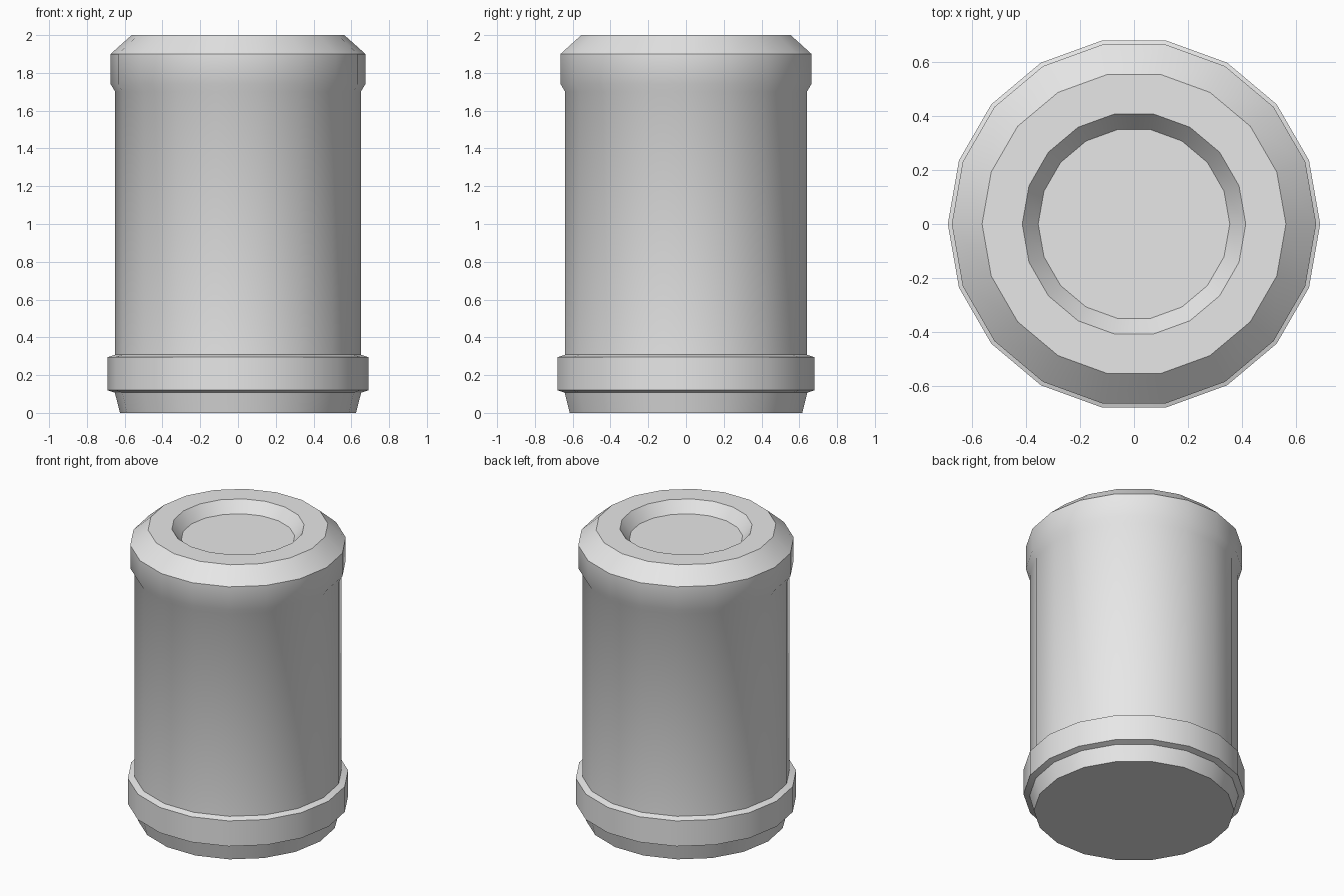
import bpy, bmesh, math

cube = bpy.data.objects.get("Cube")
if cube:
    bpy.data.objects.remove(cube)

SIDES = 18

grey = bpy.data.materials.new("plain grey")
grey.use_nodes = True
colour = (0.8, 0.8, 0.8, 1)
grey.diffuse_color = colour
grey.node_tree.nodes["Principled BSDF"].inputs["Base Color"].default_value = colour


def lathe(name, profile):
    """Turn a (radius, height) profile into a closed solid."""
    bm = bmesh.new()
    rings = []
    for radius, z in profile:
        rings.append([bm.verts.new((radius * math.cos(math.tau * i / SIDES),
                                    radius * math.sin(math.tau * i / SIDES), z))
                      for i in range(SIDES)])
    for low, high in zip(rings, rings[1:]):
        for i in range(SIDES):
            j = (i + 1) % SIDES
            bm.faces.new((low[i], low[j], high[j], high[i]))
    bm.faces.new(reversed(rings[0]))
    bm.faces.new(rings[-1])
    mesh = bpy.data.meshes.new(name)
    bm.to_mesh(mesh)
    bm.free()
    mesh.materials.append(grey)
    obj = bpy.data.objects.new(name, mesh)
    bpy.context.collection.objects.link(obj)
    return obj


# Foot, lower band, barrel, upper collar and recessed lid in one turned profile
canister = lathe("canister", [
    (0.625, 0), (0.652, 0.107),
    (0.69, 0.12), (0.69, 0.295), (0.65, 0.308),
    (0.65, 1.7), (0.675, 1.742), (0.675, 1.9),
    (0.563, 2.0), (0.414, 2.0), (0.355, 1.925),
])

bpy.ops.object.select_all(action="DESELECT")
canister.select_set(True)
bpy.context.view_layer.objects.active = canister
bpy.ops.object.shade_smooth_by_angle(angle=math.radians(40))
